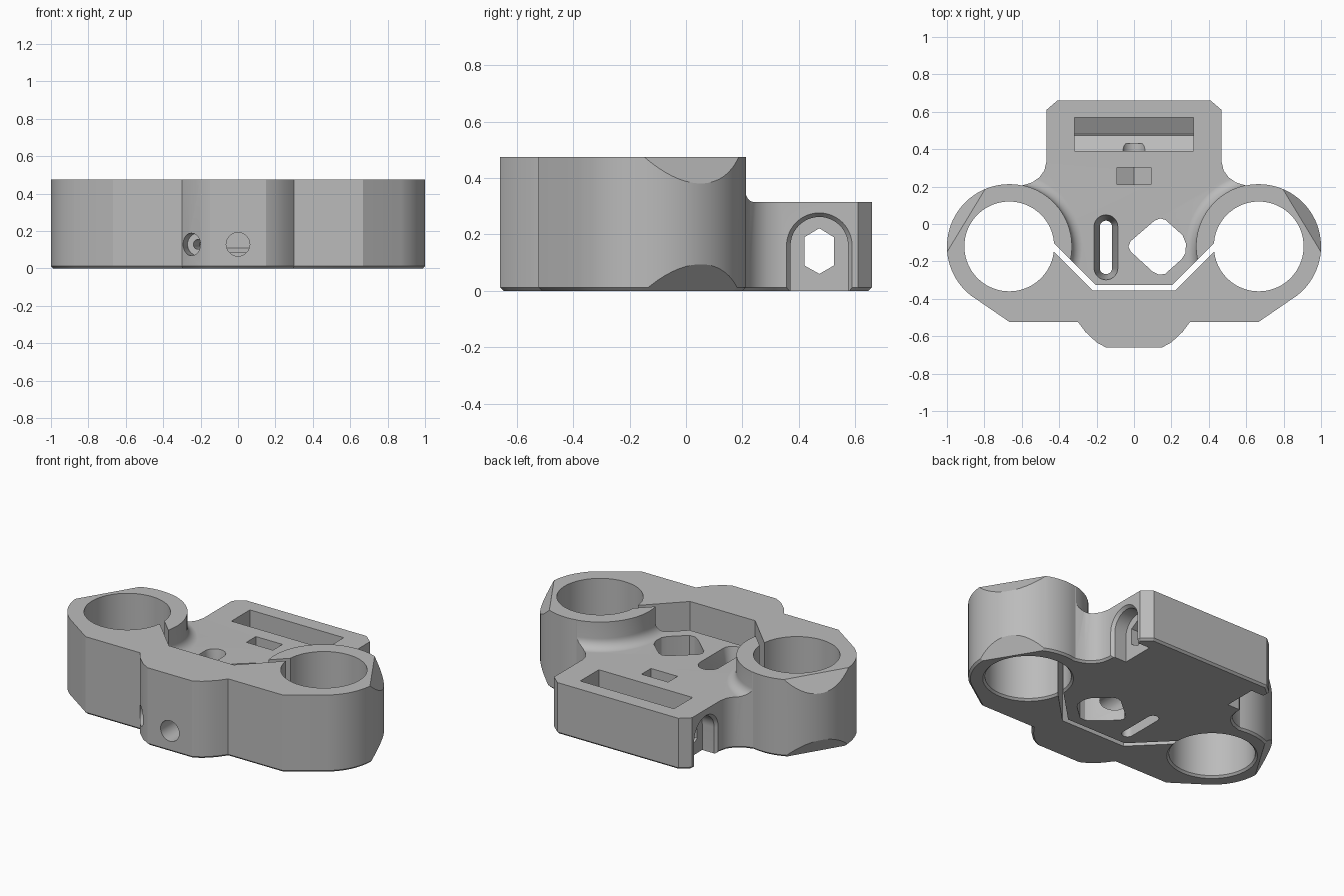
import bpy, bmesh, math
from mathutils import Vector, Matrix

if "Cube" in bpy.data.objects:
    bpy.data.objects.remove(bpy.data.objects["Cube"])

H, PLATE = 0.475, 0.315          # full height, rear plate height
CX, CY, R = 0.667, -0.12, 0.333  # clamp ring centre and outer radius


def arc(cx, cy, r, a0, a1, n):
    return [(cx + r * math.cos(math.radians(a0 + (a1 - a0) * i / n)),
             cy + r * math.sin(math.radians(a0 + (a1 - a0) * i / n))) for i in range(n + 1)]


def offset(pts, d):
    """Mitred outward offset of a counter-clockwise polygon."""
    out = []
    for i, p in enumerate(pts):
        p, a, b = Vector(p), Vector(pts[i - 1]), Vector(pts[(i + 1) % len(pts)])
        e, f = (p - a).normalized(), (b - p).normalized()
        n, m = Vector((e.y, -e.x)), Vector((f.y, -f.x))
        out.append(p + (n + m) * d / max(0.3, 1 + n.dot(m)))
    return out


def loft(name, pts, levels, axis='z', matrix=None):
    """Solid from a profile; levels are (height, offset) along the axis."""
    area = sum(pts[i - 1][0] * p[1] - p[0] * pts[i - 1][1] for i, p in enumerate(pts))
    if area < 0:
        pts = pts[::-1]
    place = {'z': lambda u, v, h: (u, v, h), 'x': lambda u, v, h: (h, u, v),
             'y': lambda u, v, h: (u, h, v)}[axis]
    bm = bmesh.new()
    rings = [[bm.verts.new(place(u, v, h)) for u, v in offset(pts, d)] for h, d in levels]
    n = len(pts)
    for a, b in zip(rings, rings[1:]):
        for i in range(n):
            bm.faces.new((a[i - 1], a[i], b[i], b[i - 1]))
    bm.faces.new(rings[0])
    bm.faces.new(rings[-1])
    bmesh.ops.recalc_face_normals(bm, faces=bm.faces)
    if matrix:
        bm.transform(matrix)
        if matrix.determinant() < 0:
            bmesh.ops.reverse_faces(bm, faces=bm.faces)
    me = bpy.data.meshes.new(name)
    bm.to_mesh(me)
    bm.free()
    ob = bpy.data.objects.new(name, me)
    bpy.context.collection.objects.link(ob)
    return ob


def cut(target, tool):
    """Subtract a tool from the target and remove the tool."""
    tool.hide_render = True
    mod = target.modifiers.new("cut", 'BOOLEAN')
    mod.operation, mod.solver, mod.object = 'DIFFERENCE', 'EXACT', tool
    bpy.context.view_layer.objects.active = target
    bpy.ops.object.modifier_apply(modifier=mod.name)
    bpy.data.objects.remove(tool)


def bore(p0, p1, r):
    p0, p1 = Vector(p0), Vector(p1)
    d = p1 - p0
    m = Matrix.Translation(p0) @ d.to_track_quat('Z', 'Y').to_matrix().to_4x4()
    return loft("bore", arc(0, 0, r, 0, 350, 35), [(0, 0), (d.length, 0)], 'z', m)


# Body outline, mirrored left and right, with a small bottom chamfer
half = [(0.15, -0.66), (0.2, -0.633), (0.26, -0.577), (0.3, -0.523), (0.667, -0.523)]
half += arc(CX, CY, R, -52, 102, 36)
half += [(0.545, 0.222), (0.505, 0.25), (0.479, 0.287), (0.468, 0.335), (0.468, 0.61), (0.41, 0.66)]
outline = half + [(-x, y) for x, y in reversed(half)]
body = loft("clamp_body", outline, [(0, -0.012), (0.012, 0), (H, 0)])

# Lower the rear plate, leaving rings with a concave fillet at their foot
lower = loft("plate_clearance", [(-0.66, -0.113), (-0.44, -0.113), (-0.2125, -0.34), (0.2125, -0.34),
                                 (0.44, -0.113), (0.66, -0.113), (0.66, 1), (-0.66, 1)],
             [(PLATE, 0), (0.6, 0)])
F, RR = 0.06, R + 0.002
flare = [(0.2, F)]
for i in range(9):
    a = math.radians(90 - i * 11.25)
    flare.append((PLATE - 0.0005 + F - F * math.sin(a), F - F * math.cos(a)))
flare.append((0.7, 0))
for s in (-1, 1):
    cut(lower, loft("ring_flare", arc(s * CX, CY, RR, 2, 357, 71), flare))
cut(body, lower)

# Clamp holes and chamfers on the outer sides of the rings
for s in (-1, 1):
    cut(body, loft("clamp_hole", arc(s * CX, CY, 0.24, 0, 355, 71), [(-0.05, 0.062), (0.012, 0), (0.6, 0)]))
    wedge = [(0.2, 0.577), (0.345, 0.363), (0.5, 0.363), (0.5, 0.577)]
    for prof in (wedge, [(d, H - z) for d, z in wedge]):
        m = (Matrix.Diagonal((s, 1, 1, 1)) @ Matrix.Translation((CX, CY, 0))
             @ Matrix.Rotation(math.atan2(0.518, 0.855), 4, 'Z'))
        cut(body, loft("side_chamfer", prof, [(-0.4, 0), (0.4, 0)], 'y', m))

# Clamp split running from ring to ring
rear = [(-0.43, -0.10), (-0.205, -0.325), (0.205, -0.325), (0.43, -0.10)]
front = [(0.46, -0.115), (0.22, -0.355), (-0.22, -0.355), (-0.46, -0.115)]
cut(body, loft("clamp_split", rear + front, [(-0.1, 0), (0.6, 0)]))

# Rear pocket and nut trap, both with V floors
cut(body, loft("rear_pocket", [(0.39, 0.11), (0.48, 0.06), (0.57, 0.11), (0.57, 0.6), (0.39, 0.6)],
               [(-0.318, 0), (0.318, 0)], 'x'))
cut(body, loft("nut_trap", [(-0.09, 0.08), (0, 0.03), (0.09, 0.08), (0.09, 0.6), (-0.09, 0.6)],
               [(0.21, 0), (0.302, 0)], 'y'))

# Hexagonal cross channel and arched recesses in the plate sides
cut(body, loft("hex_channel", [(0.473, 0.06), (0.525, 0.09), (0.525, 0.19), (0.473, 0.222),
                               (0.42, 0.19), (0.42, 0.09)], [(-0.45, 0), (0.45, 0)], 'x'))
arch = [(0.371, -0.1)] + arc(0.473, 0.16, 0.102, 180, 0, 24) + [(0.575, -0.1)]
for s in (-1, 1):
    cut(body, loft("arch_recess", arch, [(s * 0.37, 0), (s * 0.45, 0), (s * 0.49, 0.032)], 'x'))

# Tapered slot and rounded diamond window
slot = arc(-0.15, -0.015, 0.033, 0, 180, 16) + arc(-0.15, -0.235, 0.033, 180, 360, 16)
cut(body, loft("tapered_slot", slot, [(-0.1, 0), (0.13, 0), (0.33, 0.033)]))
diamond = [(-0.03, -0.12), (-0.018, -0.147), (0.1, -0.255), (0.13, -0.27), (0.165, -0.268), (0.255, -0.188),
           (0.275, -0.155), (0.278, -0.105), (0.26, -0.06), (0.168, 0.022), (0.14, 0.03), (0.11, 0.018),
           (-0.018, -0.092)]
cut(body, loft("diamond_window", diamond, [(-0.1, 0), (0.6, 0)]))

# Screw bores in the front boss
cut(body, bore((0, -0.8, 0.128), (0, 0.43, 0.128), 0.063))
cut(body, bore((-0.31, -0.77, 0.128), (-0.213, -0.48, 0.128), 0.06))
cut(body, bore((-0.22, -0.5, 0.128), (-0.155, -0.28, 0.128), 0.026))

# Finish
mat = bpy.data.materials.new("plain_grey")
mat.diffuse_color = (0.5, 0.5, 0.5, 1)
mat.use_nodes = True
mat.node_tree.nodes["Principled BSDF"].inputs["Base Color"].default_value = mat.diffuse_color
body.data.materials.clear()
body.data.materials.append(mat)
for p in body.data.polygons:
    p.material_index = 0
bpy.ops.object.select_all(action='DESELECT')
body.select_set(True)
bpy.context.view_layer.objects.active = body
bpy.ops.object.shade_smooth_by_angle(angle=math.radians(25))
